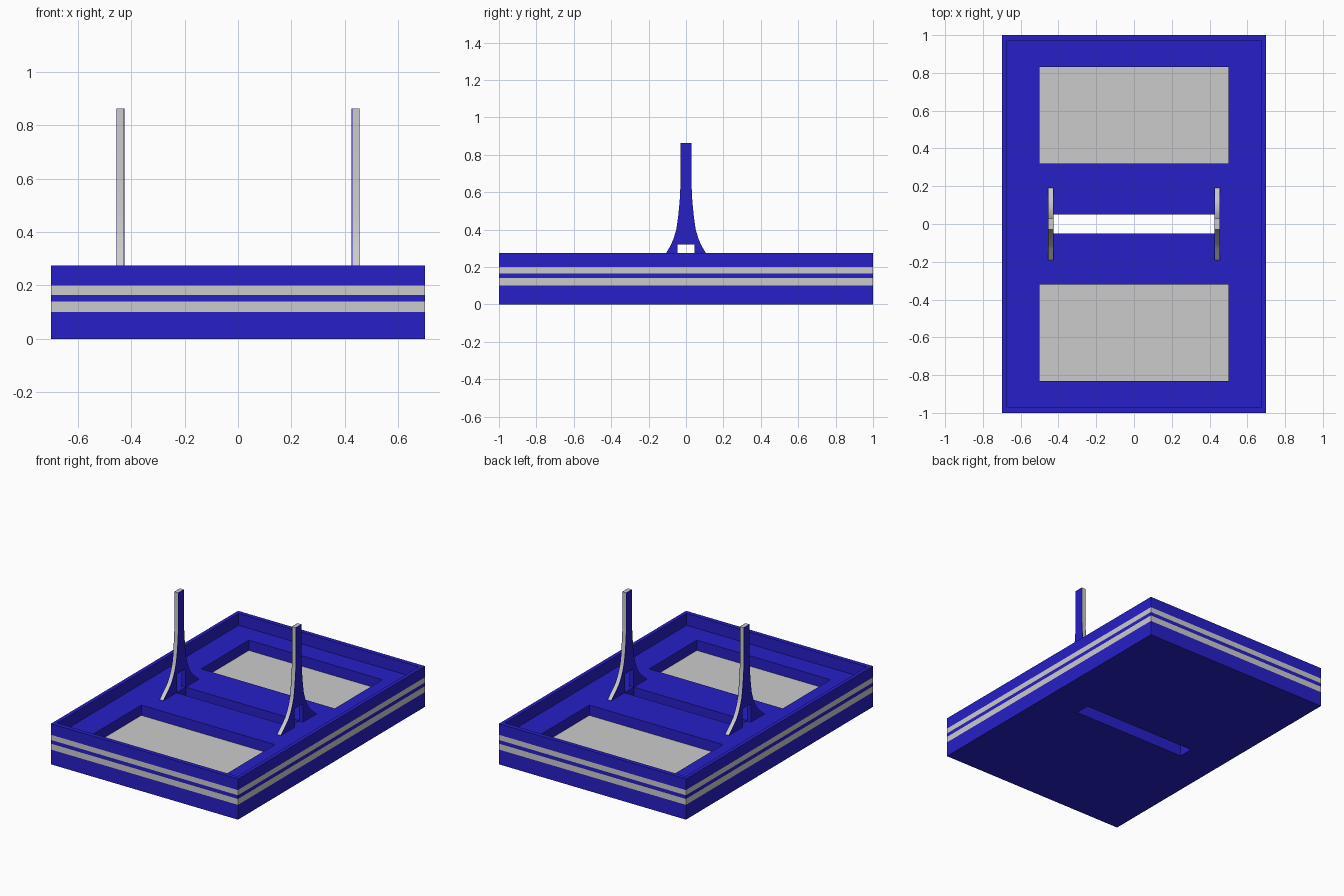
import bpy, bmesh

if "Cube" in bpy.data.objects:
    bpy.data.objects.remove(bpy.data.objects["Cube"])

FLOOR, RIM, POCKET = 0.195, 0.275, 0.125

blue = bpy.data.materials.new("blue")
blue.diffuse_color = (0.02, 0.014, 0.58, 1)
blue.use_nodes = True
blue.node_tree.nodes["Principled BSDF"].inputs["Base Color"].default_value = blue.diffuse_color


def box(name, x0, x1, y0, y1, z0, z1):
    bm = bmesh.new()
    bmesh.ops.create_cube(bm, size=1)
    for v in bm.verts:
        v.co = ((x0 + x1) / 2 + v.co.x * (x1 - x0),
                (y0 + y1) / 2 + v.co.y * (y1 - y0),
                (z0 + z1) / 2 + v.co.z * (z1 - z0))
    return finish(bm, name)


def finish(bm, name):
    me = bpy.data.meshes.new(name)
    bm.to_mesh(me)
    bm.free()
    ob = bpy.data.objects.new(name, me)
    bpy.context.collection.objects.link(ob)
    me.materials.append(blue)
    me.materials.append(None)  # second slot stays plain grey
    return ob


# Tray body, hollowed by cutters
tray = box("tray", -0.7, 0.7, -1, 1, 0, RIM)
cutters = [
    box("recess_cutter", -0.675, 0.675, -0.97, 0.97, FLOOR, 0.4),
    box("back_pocket_cutter", -0.5, 0.5, 0.32, 0.83, POCKET, 0.4),
    box("front_pocket_cutter", -0.5, 0.5, -0.83, -0.32, POCKET, 0.4),
    box("slot_cutter", -0.425, 0.425, -0.05, 0.05, -0.1, 0.4),
]
bpy.context.view_layer.objects.active = tray
for c in cutters:
    c.hide_render = True
    mod = tray.modifiers.new("cut", 'BOOLEAN')
    mod.operation = 'DIFFERENCE'
    mod.solver = 'EXACT'
    mod.object = c
    bpy.ops.object.modifier_apply(modifier=mod.name)
for c in cutters:
    bpy.data.objects.remove(c)

# Grey stripes round the outside and grey pocket floors
stripes = [(0.10, 0.14), (0.165, 0.20)]
bm = bmesh.new()
bm.from_mesh(tray.data)
for z in [z for s in stripes for z in s]:
    bmesh.ops.bisect_plane(bm, geom=bm.verts[:] + bm.edges[:] + bm.faces[:],
                           plane_co=(0, 0, z), plane_no=(0, 0, 1))
bm.normal_update()
for f in bm.faces:
    c = f.calc_center_median()
    outside = abs(c.x) > 0.699 or abs(c.y) > 0.999
    striped = outside and any(a < c.z < b for a, b in stripes)
    pocket = f.normal.z > 0.9 and abs(c.z - POCKET) < 0.002
    f.material_index = 1 if striped or pocket else 0
bm.to_mesh(tray.data)
bm.free()

# Flared posts: (z, half width) profile, notched at the foot
profile = [(FLOOR, .19), (.22, .163), (.25, .130), (.275, .106), (.31, .085),
           (.35, .067), (.40, .052), (.47, .042), (.55, .034), (.63, .03), (.863, .03)]
outline = [(w, z) for z, w in profile] + [(-w, z) for z, w in reversed(profile)]
n_outer = len(outline) - 1
outline += [(-.045, FLOOR), (-.045, .32), (.045, .32), (.045, FLOOR)]


def post(name, x):
    bm = bmesh.new()
    rings = [[bm.verts.new((x + d, y, z)) for y, z in outline]
             for d in (-.015, -.012, .012, .015)]
    n = len(outline)
    for k in range(3):
        for i in range(n):
            j = (i + 1) % n
            f = bm.faces.new((rings[k][i], rings[k][j], rings[k + 1][j], rings[k + 1][i]))
            # grey inlay along the outer edge
            f.material_index = 1 if k == 1 and i < n_outer else 0
    bm.faces.new(rings[0])
    bm.faces.new(rings[3])
    bmesh.ops.recalc_face_normals(bm, faces=bm.faces[:])
    ob = finish(bm, name)
    bpy.ops.object.select_all(action='DESELECT')
    ob.select_set(True)
    bpy.context.view_layer.objects.active = ob
    bpy.ops.object.shade_smooth_by_angle()


for side, x in (("left", -0.44), ("right", 0.44)):
    post(side + "_post", x)
